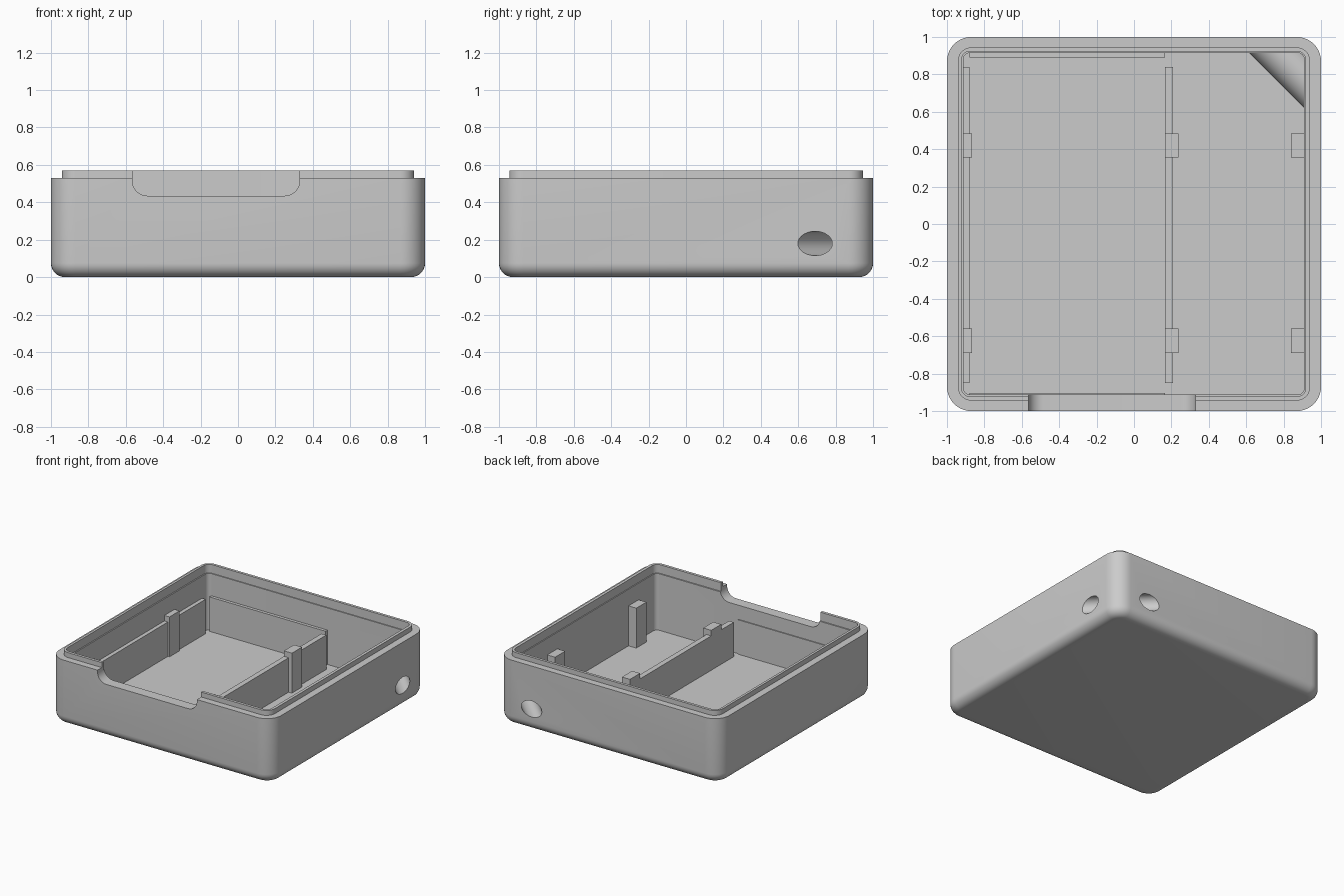
import bpy, bmesh, math
from mathutils import Vector

if "Cube" in bpy.data.objects:
    bpy.data.objects.remove(bpy.data.objects["Cube"])

grey = bpy.data.materials.new("light_grey")
grey.diffuse_color = (0.6, 0.6, 0.6, 1)
grey.use_nodes = True
grey.node_tree.nodes["Principled BSDF"].inputs["Base Color"].default_value = grey.diffuse_color


def finish(bm, name):
    bmesh.ops.recalc_face_normals(bm, faces=bm.faces)
    me = bpy.data.meshes.new(name)
    bm.to_mesh(me)
    bm.free()
    me.materials.append(grey)
    ob = bpy.data.objects.new(name, me)
    bpy.context.collection.objects.link(ob)
    return ob


def rounded_stack(name, rings, seg=10):
    """Stacked rounded rectangles, each (x0, x1, y0, y1, radius, z)."""
    bm = bmesh.new()
    loops = []
    for x0, x1, y0, y1, r, z in rings:
        centres = [(x1 - r, y1 - r), (x0 + r, y1 - r), (x0 + r, y0 + r), (x1 - r, y0 + r)]
        loop = []
        for q, (cx, cy) in enumerate(centres):
            for i in range(seg + 1):
                a = math.pi / 2 * (q + i / seg)
                loop.append(bm.verts.new((cx + r * math.cos(a), cy + r * math.sin(a), z)))
        loops.append(loop)
    n = len(loops[0])
    for lo, hi in zip(loops, loops[1:]):
        for i in range(n):
            j = (i + 1) % n
            bm.faces.new((lo[i], lo[j], hi[j], hi[i]))
    bm.faces.new(loops[0][::-1])
    bm.faces.new(loops[-1])
    return finish(bm, name)


def rod(name, radius):
    """Level rod running diagonally across the back right corner."""
    bm = bmesh.new()
    bmesh.ops.create_cone(bm, cap_ends=True, segments=48, radius1=radius,
                          radius2=radius, depth=1.4)
    ob = finish(bm, name)
    turn = Vector((1, -1, 0)).to_track_quat('Z', 'Y').to_matrix().to_4x4()
    turn.translation = (0.845, 0.845, 0.18)
    ob.data.transform(turn)
    return ob


def cut(ob, cutter):
    """Subtract the cutter, keep the result and remove the cutter."""
    mod = ob.modifiers.new("cut", 'BOOLEAN')
    mod.operation = 'DIFFERENCE'
    mod.solver = 'EXACT'
    mod.object = cutter
    bpy.context.view_layer.update()
    me = bpy.data.meshes.new_from_object(
        ob.evaluated_get(bpy.context.evaluated_depsgraph_get()))
    ob.modifiers.clear()
    ob.data = me
    bpy.data.objects.remove(cutter)


def box(name, x0, x1, y0, y1, z1, z0=0.03):
    bm = bmesh.new()
    bmesh.ops.create_cube(bm, size=1)
    for v in bm.verts:
        v.co = ((x0 + x1) / 2 + v.co.x * (x1 - x0),
                (y0 + y1) / 2 + v.co.y * (y1 - y0),
                (z0 + z1) / 2 + v.co.z * (z1 - z0))
    return finish(bm, name)


# Case: rounded bottom edge, straight sides, stepped rim
EDGE = 0.075
rings = []
for i in range(9):
    a = math.pi / 2 * i / 8
    d = EDGE * (1 - math.sin(a))
    rings.append((-1 + d, 1 - d, -1 + d, 1 - d, 0.13 - d, EDGE * (1 - math.cos(a))))
rings += [(-1, 1, -1, 1, 0.13, 0.53),
          (-0.942, 0.942, -0.945, 0.945, 0.075, 0.53),
          (-0.942, 0.942, -0.945, 0.945, 0.075, 0.57)]
case = rounded_stack("case", rings)

# Hollow interior, leaving a solid tube across one corner
hollow = rounded_stack("hollow", [
    (-0.912, 0.91, -0.912, 0.915, 0.035, 0.04),
    (-0.912, 0.91, -0.912, 0.915, 0.035, 0.5),
    (-0.922, 0.918, -0.922, 0.923, 0.045, 0.5),
    (-0.922, 0.918, -0.922, 0.923, 0.045, 0.7)])
cut(hollow, rod("corner_tube", 0.113))
cut(case, hollow)

# Strap hole through the corner tube
cut(case, rod("strap_hole", 0.065))

# Front notch with rounded lower corners
notch = rounded_stack("notch", [(-0.565, 0.33, 0.435, 0.9, 0.08, 0.9),
                                (-0.565, 0.33, 0.435, 0.9, 0.08, 1.1)])
for v in notch.data.vertices:
    v.co = (v.co.x, -v.co.z, v.co.y)
notch.data.flip_normals()
bm = bmesh.new()
bm.from_mesh(notch.data)
bmesh.ops.recalc_face_normals(bm, faces=bm.faces)
bm.to_mesh(notch.data)
bm.free()
cut(case, notch)

bpy.ops.object.select_all(action='DESELECT')
case.select_set(True)
bpy.context.view_layer.objects.active = case
bpy.ops.object.shade_smooth_by_angle(angle=math.radians(30))

# Compartment walls
WALL = 0.32
box("partition", 0.165, 0.208, -0.85, 0.84, WALL)
box("left_rail", -0.93, -0.88, -0.85, 0.84, WALL)
box("back_panel", -0.88, 0.165, 0.89, 0.93, WALL)
box("front_panel", -0.88, 0.165, -0.93, -0.904, WALL)

# Support posts in two rows
for row, y in (("front", -0.625), ("back", 0.42)):
    for side, x0, x1 in (("left", -0.93, -0.866), ("middle", 0.165, 0.237),
                         ("right", 0.84, 0.93)):
        box(f"{row}_{side}_post", x0, x1, y - 0.065, y + 0.065, 0.365)
